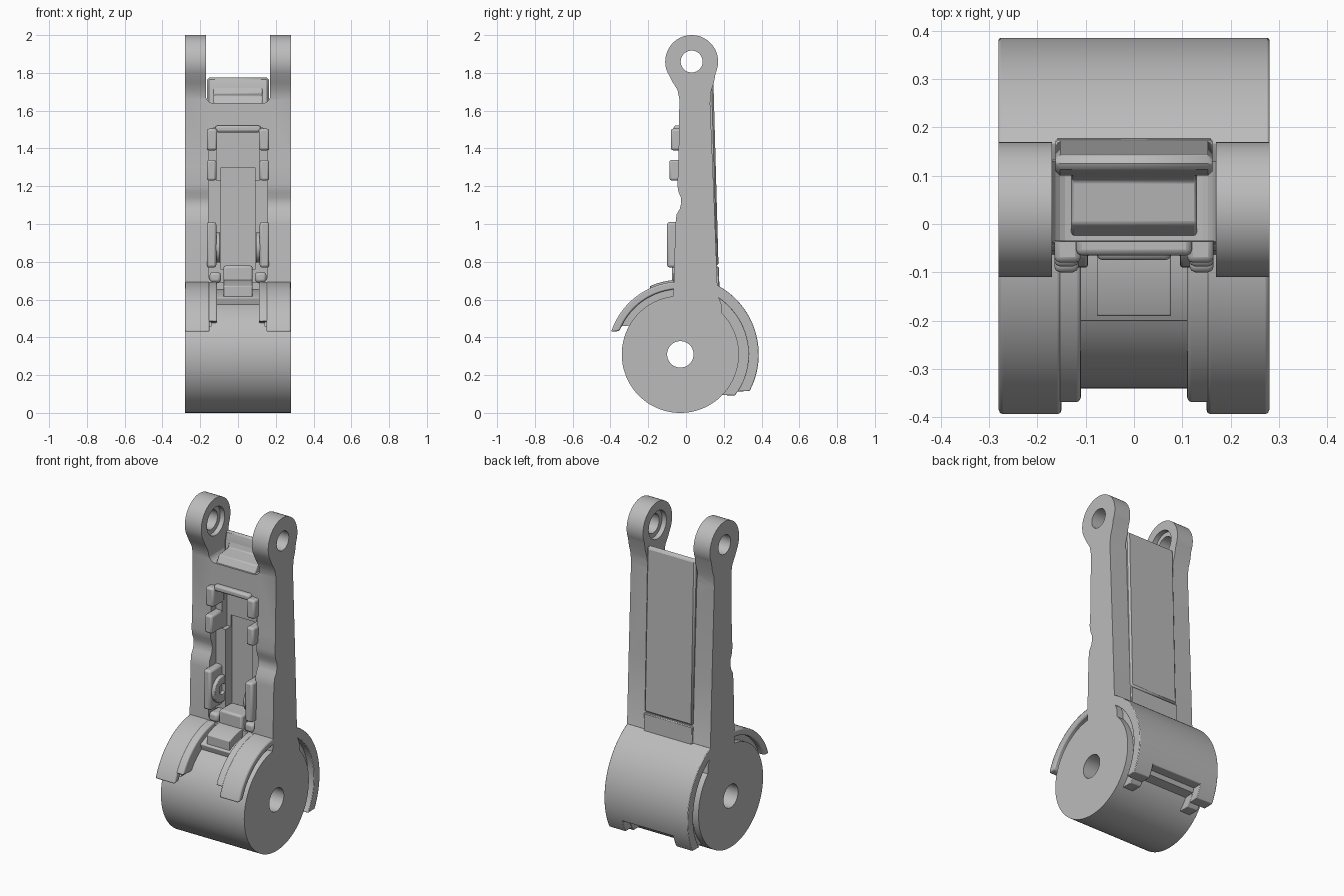
import bpy, bmesh
from math import sin, cos, radians, pi

if "Cube" in bpy.data.objects:
    bpy.data.objects.remove(bpy.data.objects["Cube"], do_unlink=True)

grey = bpy.data.materials.new("Plain grey")
grey.use_nodes = True
COLOUR = (0.5, 0.5, 0.5, 1)
grey.diffuse_color = COLOUR
grey.node_tree.nodes["Principled BSDF"].inputs["Base Color"].default_value = COLOUR

AXLE = (-0.03, 0.31)   # drum centre in y, z
EYE = (0.03, 1.86)     # fork eyelet centre in y, z


def prism(name, profile, x0, x1):
    """Extrude a y-z outline from x0 to x1."""
    bm = bmesh.new()
    face = bm.faces.new([bm.verts.new((x0, y, z)) for y, z in profile])
    moved = bmesh.ops.extrude_face_region(bm, geom=[face])["geom"]
    verts = [v for v in moved if isinstance(v, bmesh.types.BMVert)]
    bmesh.ops.translate(bm, vec=(x1 - x0, 0, 0), verts=verts)
    bmesh.ops.recalc_face_normals(bm, faces=bm.faces)
    mesh = bpy.data.meshes.new(name)
    bm.to_mesh(mesh)
    bm.free()
    mesh.materials.append(grey)
    ob = bpy.data.objects.new(name, mesh)
    bpy.context.collection.objects.link(ob)
    return ob


def box(name, x0, x1, y0, y1, z0, z1):
    return prism(name, [(y0, z0), (y1, z0), (y1, z1), (y0, z1)], x0, x1)


def arc(centre, r, a0, a1, n=32):
    return [(centre[0] + r * cos(radians(a0 + (a1 - a0) * i / n)),
             centre[1] + r * sin(radians(a0 + (a1 - a0) * i / n))) for i in range(n + 1)]


def disc(name, centre, r, x0, x1, n=64):
    return prism(name, arc(centre, r, 0, 360, n)[:-1], x0, x1)


def shell(name, r0, r1, inner, outer, x0, x1):
    """Curved cover around the axle; inner and outer are angle ranges."""
    return prism(name, arc(AXLE, r1, *outer) + arc(AXLE, r0, *inner)[::-1], x0, x1)


def cut(ob, *cutters):
    for c in cutters:
        m = ob.modifiers.new("cut", "BOOLEAN")
        m.operation, m.solver, m.object = "DIFFERENCE", "EXACT", c
        c.hide_render = True
        c.hide_viewport = True
        c.display_type = "WIRE"
    return ob


def bevel(ob, width=0.008, segments=2):
    m = ob.modifiers.new("bevel", "BEVEL")
    m.width, m.segments, m.limit_method = width, segments, "ANGLE"
    m.angle_limit = radians(40)
    return ob


def rounded(ob, width, axis):
    """Round the edges of a box that run along one axis."""
    bm = bmesh.new()
    bm.from_mesh(ob.data)
    edges = [e for e in bm.edges
             if abs((e.verts[0].co - e.verts[1].co).normalized()[axis]) > 0.9]
    bmesh.ops.bevel(bm, geom=edges, offset=width, segments=5, profile=0.5, affect="EDGES")
    bm.to_mesh(ob.data)
    bm.free()
    return ob


# Forked arm: one side outline, then slot, pocket and pin holes
outline = ([(-0.07, 0.5), (0.19, 0.5), (0.19, 0.57), (0.168, 0.62), (0.15, 1.1), (0.128, 1.64),
            (0.132, 1.70), (0.148, 1.75)]
           + arc(EYE, 0.14, -25, 205, 48)
           + [(-0.07, 1.75), (-0.045, 1.71), (-0.035, 1.66), (-0.04, 1.3), (-0.046, 1.21),
              (-0.04, 1.17), (-0.027, 1.14), (-0.025, 1.11), (-0.033, 1.08),
              (-0.05, 1.05), (-0.056, 1.0)])
arm = prism("forked_arm", outline, -0.28, 0.28)
cut(arm,
    rounded(box("fork_slot_cutter", -0.17, 0.17, -0.4, 0.5, 1.64, 2.3), 0.04, 1),
    rounded(box("pocket_cutter", -0.155, 0.155, -0.3, 0.01, 0.69, 1.51), 0.035, 1),
    box("channel_cutter", -0.09, 0.09, -0.31, 0.07, 0.76, 1.3),
    box("upper_channel_cutter", -0.115, 0.115, -0.32, 0.06, 1.23, 1.49),
    disc("pin_hole_cutter", EYE, 0.058, -0.5, 0.5),
    disc("counterbore_cutter", EYE, 0.085, -0.2, 0.2))

# Back panel and tray between the fork prongs
panel = prism("back_panel", [(0.10, 0.78), (0.172, 0.78), (0.145, 1.76), (0.135, 1.775),
                             (0.115, 1.775), (0.10, 1.72)], -0.163, 0.163)
bevel(panel, 0.014, 1)
lower = prism("lower_back_panel", [(0.10, 0.62), (0.178, 0.62), (0.174, 0.775), (0.10, 0.775)],
              -0.163, 0.163)
bevel(lower, 0.005, 1)
tray = prism("fork_tray", [(-0.03, 1.63), (0.12, 1.63), (0.12, 1.735), (0.105, 1.735),
                           (0.09, 1.69), (0.0, 1.68)], -0.13, 0.13)
bevel(tray, 0.006)

# Drum with axle hole
drum = disc("drum", AXLE, 0.31, -0.28, 0.28, 128)
cut(drum, disc("axle_hole_cutter", AXLE, 0.07, -0.6, 0.6))

# Rear cover: middle, longer side tabs and recessed lining
bevel(shell("rear_cover", 0.36, 0.415, (-20, 62), (-17, 62), -0.28, 0.28), 0.004)
shell("rear_lining", 0.305, 0.362, (-30, 62), (-24, 62), -0.24, 0.24)
for s, side in ((-1, "right"), (1, "left")):
    x0, x1 = sorted((s * 0.17, s * 0.28))
    bevel(shell(side + "_rear_tab", 0.36, 0.415, (-33, 0), (-28, 0), x0, x1), 0.004)
    x0, x1 = sorted((s * 0.17, s * 0.24))
    bevel(shell(side + "_rear_tab_lining", 0.305, 0.362, (-45, 0), (-37, 0), x0, x1), 0.004)

    # Front cover pad with lining and flared inner edge
    x0, x1 = sorted((s * 0.15, s * 0.28))
    bevel(shell(side + "_front_pad", 0.345, 0.385, (92, 159), (92, 162), x0, x1), 0.008)
    x0, x1 = sorted((s * 0.11, s * 0.17))
    bevel(shell(side + "_front_pad_edge", 0.305, 0.383, (92, 147), (92, 153), x0, x1), 0.014, 3)
    x0, x1 = sorted((s * 0.14, s * 0.245))
    shell(side + "_front_lining", 0.305, 0.35, (92, 150), (92, 155), x0, x1)

    # Clips along the pocket edge
    for label, xin, y, z0, z1 in (("upper", 0.11, -0.08, 1.39, 1.505),
                                  ("middle", 0.115, -0.088, 1.23, 1.34),
                                  ("lower", 0.115, -0.10, 0.77, 1.01)):
        x0, x1 = sorted((s * xin, s * 0.165))
        bevel(box(f"{side}_{label}_clip", x0, x1, y, 0.03, z0, z1), 0.012)

    # Pivot boss on the inner face of the lower clip
    x0, x1 = sorted((s * 0.095, s * 0.135))
    boss = disc(side + "_pivot_boss", (-0.01, 0.875), 0.08, x0, x1, 40)
    cut(boss, disc(side + "_boss_hole_cutter", (-0.01, 0.875), 0.03, s * 0.05, s * 0.15, 32))
    bevel(boss, 0.006)

    # Corner foot of the pocket frame
    x0, x1 = sorted((s * 0.09, s * 0.15))
    bevel(box(side + "_pocket_foot", x0, x1, -0.07, 0.03, 0.69, 0.745), 0.015)

# Bars that close the pocket frame
bevel(box("pocket_top_bar", -0.12, 0.12, -0.065, 0.02, 1.485, 1.522), 0.012)

# Centre web and tongue rolling over the drum
bevel(shell("front_web", 0.30, 0.345, (88, 122), (88, 120), -0.12, 0.12), 0.008)
bevel(shell("tongue", 0.30, 0.395, (80, 122), (80, 114), -0.077, 0.077), 0.02, 3)
bevel(box("tongue_root", -0.077, 0.077, -0.075, 0.05, 0.62, 0.78), 0.012)

# Smooth curved faces and keep the edges crisp
for ob in bpy.context.collection.objects:
    if ob.type == "MESH" and not ob.hide_render and ob.data.materials[:] == [grey]:
        bpy.ops.object.select_all(action="DESELECT")
        ob.select_set(True)
        bpy.context.view_layer.objects.active = ob
        bpy.ops.object.shade_smooth_by_angle(angle=radians(30))
